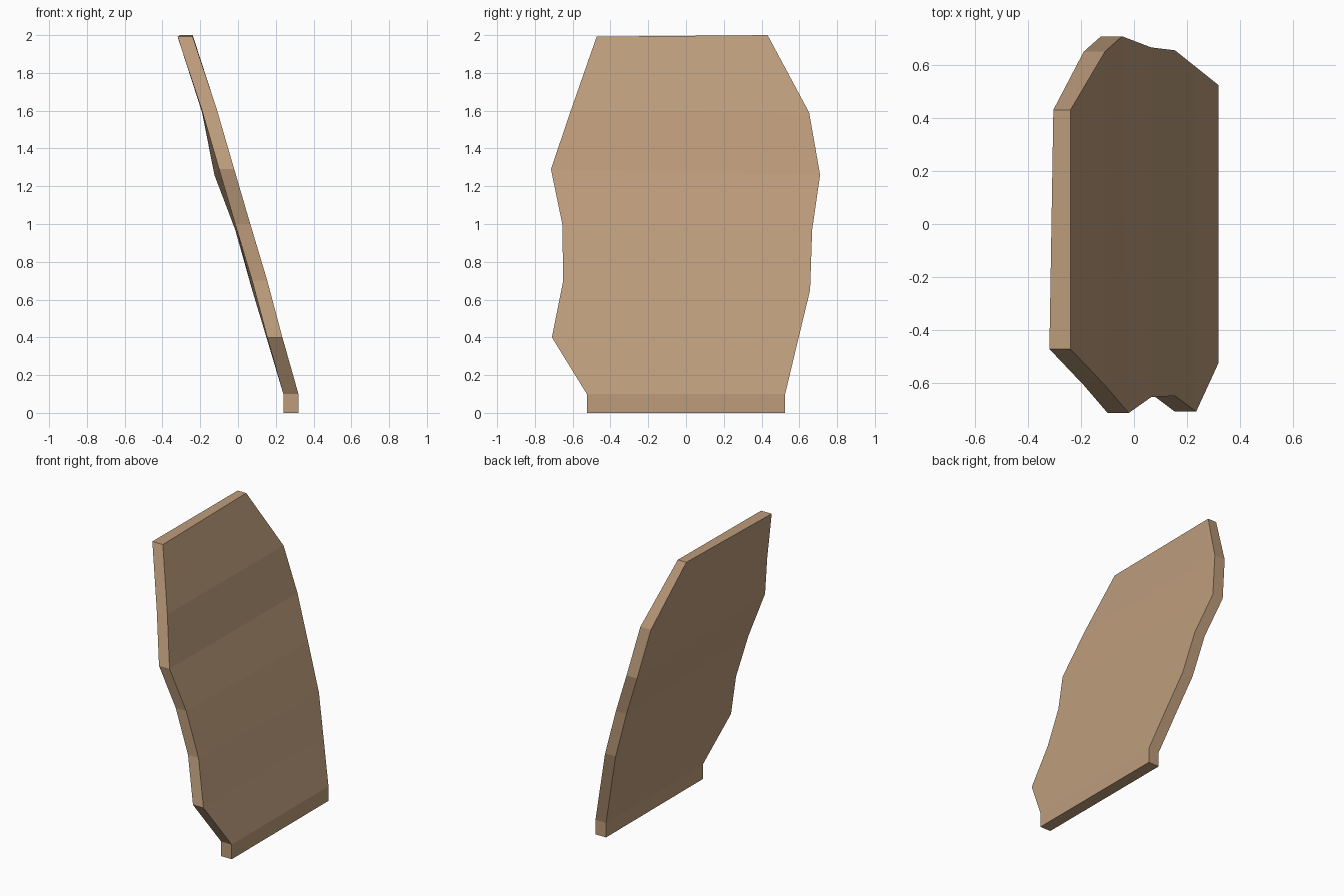
import bpy, bmesh

if "Cube" in bpy.data.objects:
    bpy.data.objects.remove(bpy.data.objects["Cube"])

# One flat tan colour
tan = bpy.data.materials.new("tan")
tan.diffuse_color = (0.51, 0.335, 0.20, 1)
tan.use_nodes = True
tan.node_tree.nodes["Principled BSDF"].inputs["Base Color"].default_value = tan.diffuse_color

# Rows up the slab: right-face (x, y, z) on the -y edge and on the +y edge
rows = [
    ((0.32, -0.525, 0.0), (0.32, 0.525, 0.0)),
    ((0.32, -0.525, 0.1), (0.32, 0.525, 0.1)),
    ((0.235, -0.71, 0.4), (0.235, 0.593, 0.385)),
    ((0.155, -0.65, 0.7), (0.155, 0.657, 0.65)),
    ((0.065, -0.655, 1.0), (0.065, 0.668, 0.97)),
    ((-0.02, -0.715, 1.29), (-0.045, 0.71, 1.26)),
    ((-0.11, -0.61, 1.6), (-0.11, 0.652, 1.59)),
    ((-0.24, -0.473, 1.992), (-0.24, 0.432, 2.0)),
]
thickness = 0.08

# Leaning slab: a ring of four corners per row, bridged upwards
bm = bmesh.new()
rings = []
for i, (a, b) in enumerate(rows):
    tb = 0.065 if i == len(rows) - 1 else thickness
    rings.append([bm.verts.new(p) for p in (
        a, b, (b[0] - tb, b[1], b[2]), (a[0] - thickness, a[1], a[2]))])
for lo, hi in zip(rings, rings[1:]):
    for k in range(4):
        n = (k + 1) % 4
        bm.faces.new((lo[k], lo[n], hi[n], hi[k]))
bm.faces.new(rings[0])
bm.faces.new(rings[-1])
bmesh.ops.recalc_face_normals(bm, faces=bm.faces)

mesh = bpy.data.meshes.new("leaning_slab")
bm.to_mesh(mesh)
bm.free()
mesh.materials.append(tan)
slab = bpy.data.objects.new("leaning_slab", mesh)
bpy.context.collection.objects.link(slab)
